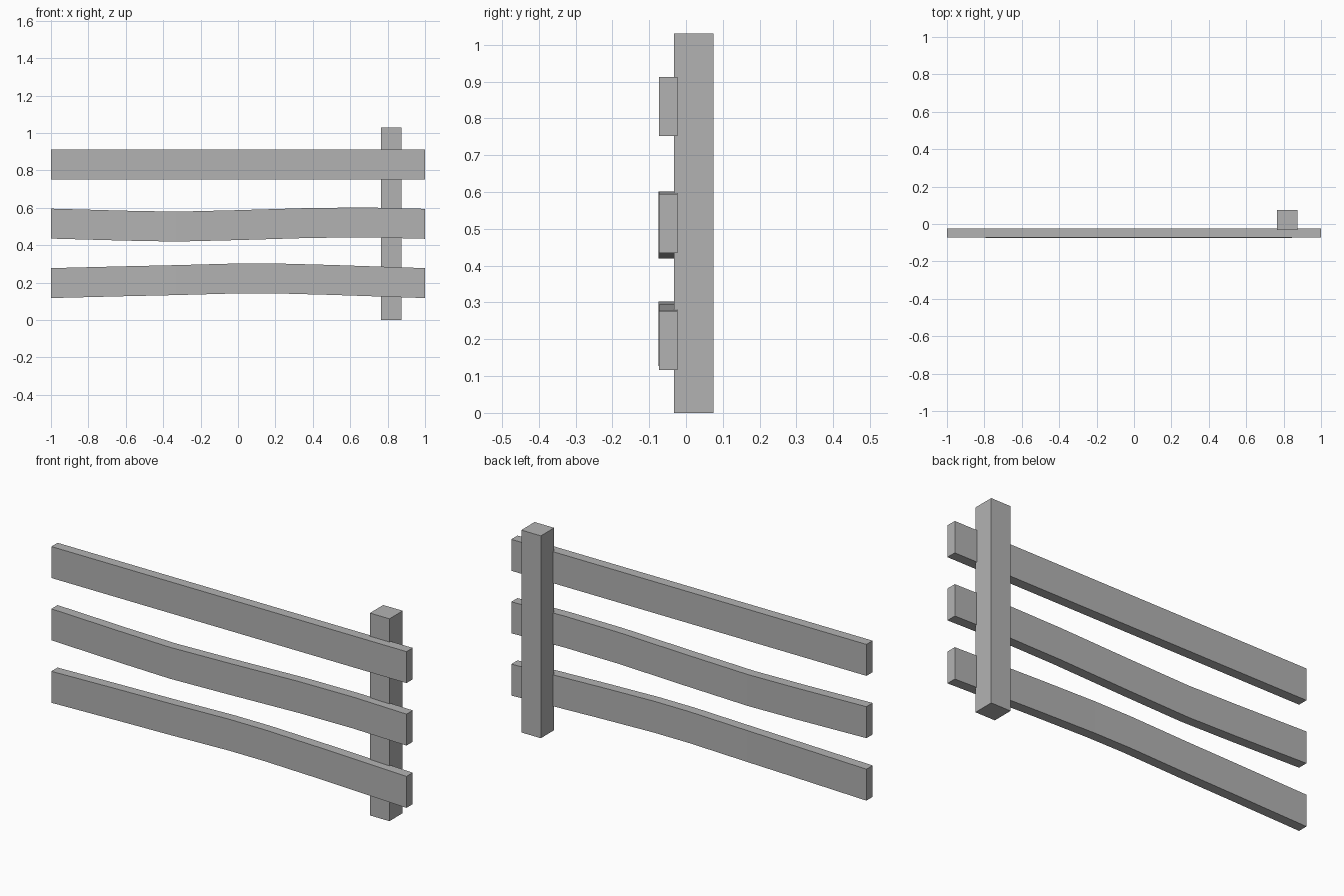
import bpy
import bmesh

cube = bpy.data.objects.get("Cube")
if cube:
    bpy.data.objects.remove(cube, do_unlink=True)

grey = bpy.data.materials.new("weathered_grey")
grey.use_nodes = True
colour = (0.45, 0.45, 0.45, 1)
grey.diffuse_color = colour
grey.node_tree.nodes["Principled BSDF"].inputs["Base Color"].default_value = colour


def plank(name, stations, depth, height):
    """Sweep a rectangular section through (x, front y, bottom z) stations."""
    bm = bmesh.new()
    rings = []
    for x, y, z in stations:
        corners = [(y, z), (y + depth, z), (y + depth, z + height), (y, z + height)]
        rings.append([bm.verts.new((x, cy, cz)) for cy, cz in corners])
    for a, b in zip(rings, rings[1:]):
        for i in range(4):
            j = (i + 1) % 4
            bm.faces.new((a[i], a[j], b[j], b[i]))
    bm.faces.new(rings[0])
    bm.faces.new(rings[-1])
    bmesh.ops.recalc_face_normals(bm, faces=bm.faces)
    mesh = bpy.data.meshes.new(name)
    bm.to_mesh(mesh)
    bm.free()
    mesh.materials.append(grey)
    obj = bpy.data.objects.new(name, mesh)
    bpy.context.collection.objects.link(obj)
    return obj


# Upright post behind the left end
plank("post", [(0.765, -0.032, 0), (0.875, -0.032, 0)], 0.107, 1.03)

# Straight top rail
end = -0.073
plank("top_rail", [(-1, end, 0.752), (1, end, 0.752)], 0.05, 0.16)

# Wavy middle rail
wave = [(-1, end, 0.435), (-0.6, -0.074, 0.424), (-0.33, -0.075, 0.419),
        (0, -0.075, 0.427), (0.4, -0.075, 0.439), (0.7, -0.074, 0.441), (1, end, 0.434)]
plank("middle_rail", wave, 0.05, 0.16)

# Bowed bottom rail
bow = [(-1, end, 0.117), (-0.6, -0.074, 0.127), (-0.33, -0.075, 0.133),
       (0, -0.075, 0.142), (0.2, -0.075, 0.142), (0.5, -0.074, 0.134), (1, end, 0.117)]
plank("bottom_rail", bow, 0.05, 0.16)
